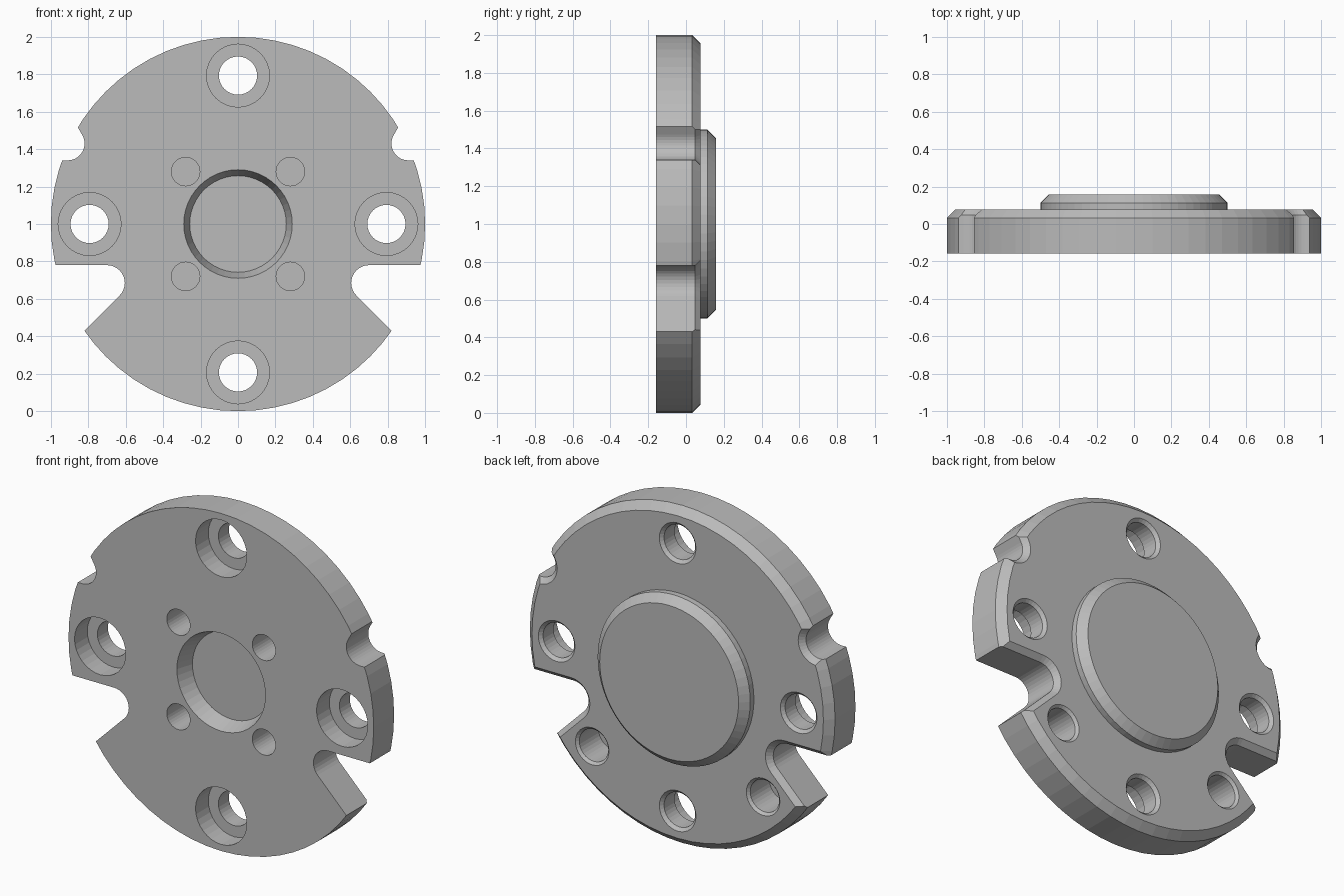
import bpy, bmesh, math

if "Cube" in bpy.data.objects:
    bpy.data.objects.remove(bpy.data.objects["Cube"])

FRONT, PLATE, BACK = -0.158, 0.078, 0.158   # y of front face, plate back, boss back

grey = bpy.data.materials.new("plain grey")
grey.diffuse_color = (0.5, 0.5, 0.5, 1)
grey.use_nodes = True
grey.node_tree.nodes["Principled BSDF"].inputs["Base Color"].default_value = grey.diffuse_color


def skin(bm, rings):
    """Join equal rings of (x, y, z) points into a closed capped solid."""
    vs = [[bm.verts.new(p) for p in ring] for ring in rings]
    n = len(vs[0])
    faces = [bm.faces.new(vs[0]), bm.faces.new(vs[-1][::-1])]
    for a, b in zip(vs, vs[1:]):
        for i in range(n):
            j = (i + 1) % n
            faces.append(bm.faces.new((a[i], b[i], b[j], a[j])))
    bmesh.ops.recalc_face_normals(bm, faces=faces)


def lathe(bm, x, z, profile, n):
    """Solid turned about a y-parallel axis; profile is (radius, y)."""
    skin(bm, [[(x + r * math.cos(2 * math.pi * i / n), y,
                z + r * math.sin(2 * math.pi * i / n)) for i in range(n)]
              for r, y in profile])


def notch(bm, side, cx, cz, r, a0, a1, ext):
    """Round-bottomed open notch whose back edge is chamfered."""
    def outline(o, y):
        n = 12
        a = [math.radians(a0 + (a1 - a0) * i / n) for i in range(n + 1)]
        pts = [(cx + (r + o) * math.cos(t), cz + (r + o) * math.sin(t)) for t in a]
        first = (pts[0][0] + ext * math.sin(a[0]), pts[0][1] - ext * math.cos(a[0]))
        last = (pts[-1][0] - ext * math.sin(a[-1]), pts[-1][1] + ext * math.cos(a[-1]))
        return [(side * px, y, pz) for px, pz in [first] + pts + [last]]
    skin(bm, [outline(0, -0.3), outline(0, PLATE - 0.03), outline(0.04, PLATE + 0.01)])


def make(name, bm):
    me = bpy.data.meshes.new(name)
    bm.to_mesh(me)
    bm.free()
    me.materials.append(grey)
    ob = bpy.data.objects.new(name, me)
    bpy.context.collection.objects.link(ob)
    return ob


# Round plate with chamfered rim and raised boss on the back
bm = bmesh.new()
lathe(bm, 0, 1, [(1, FRONT), (1, PLATE - 0.045), (0.955, PLATE), (0.5, PLATE),
                 (0.5, BACK - 0.045), (0.455, BACK)], 64)
plate = make("flange_plate", bm)

cut = bmesh.new()
# Counterbored through holes, countersunk on the back
for x, z in ((0, 1.793), (0, 0.207), (0.793, 1), (-0.793, 1)):
    lathe(cut, x, z, [(0.168, -0.3), (0.168, FRONT + 0.12), (0.102, FRONT + 0.12),
                      (0.102, PLATE - 0.018), (0.13, PLATE + 0.01)], 32)
# Tapered centre recess
lathe(cut, 0, 1, [(0.306, FRONT - 0.05), (0.258, FRONT + 0.1)], 48)
# Blind front holes around the centre
for x in (-0.28, 0.28):
    for z in (0.72, 1.28):
        lathe(cut, x, z, [(0.076, -0.3), (0.076, 0.04)], 32)
for s in (-1, 1):
    # Blind back holes
    lathe(cut, s * 0.56, 0.44, [(0.095, FRONT + 0.04), (0.095, PLATE - 0.015),
                                (0.12, PLATE + 0.01)], 32)
    # Small upper and large lower rim notches
    notch(cut, s, 0.91, 1.43, 0.09, 150, 270, 0.3)
    notch(cut, s, 0.70, 0.685, 0.095, 90, 225, 0.6)
cutter = make("cutter", cut)
cutter.hide_render = True

mod = plate.modifiers.new("cuts", "BOOLEAN")
mod.operation = "DIFFERENCE"
mod.solver = "EXACT"
mod.object = cutter
bpy.context.view_layer.objects.active = plate
plate.select_set(True)
bpy.ops.object.modifier_apply(modifier=mod.name)
bpy.data.objects.remove(cutter, do_unlink=True)
